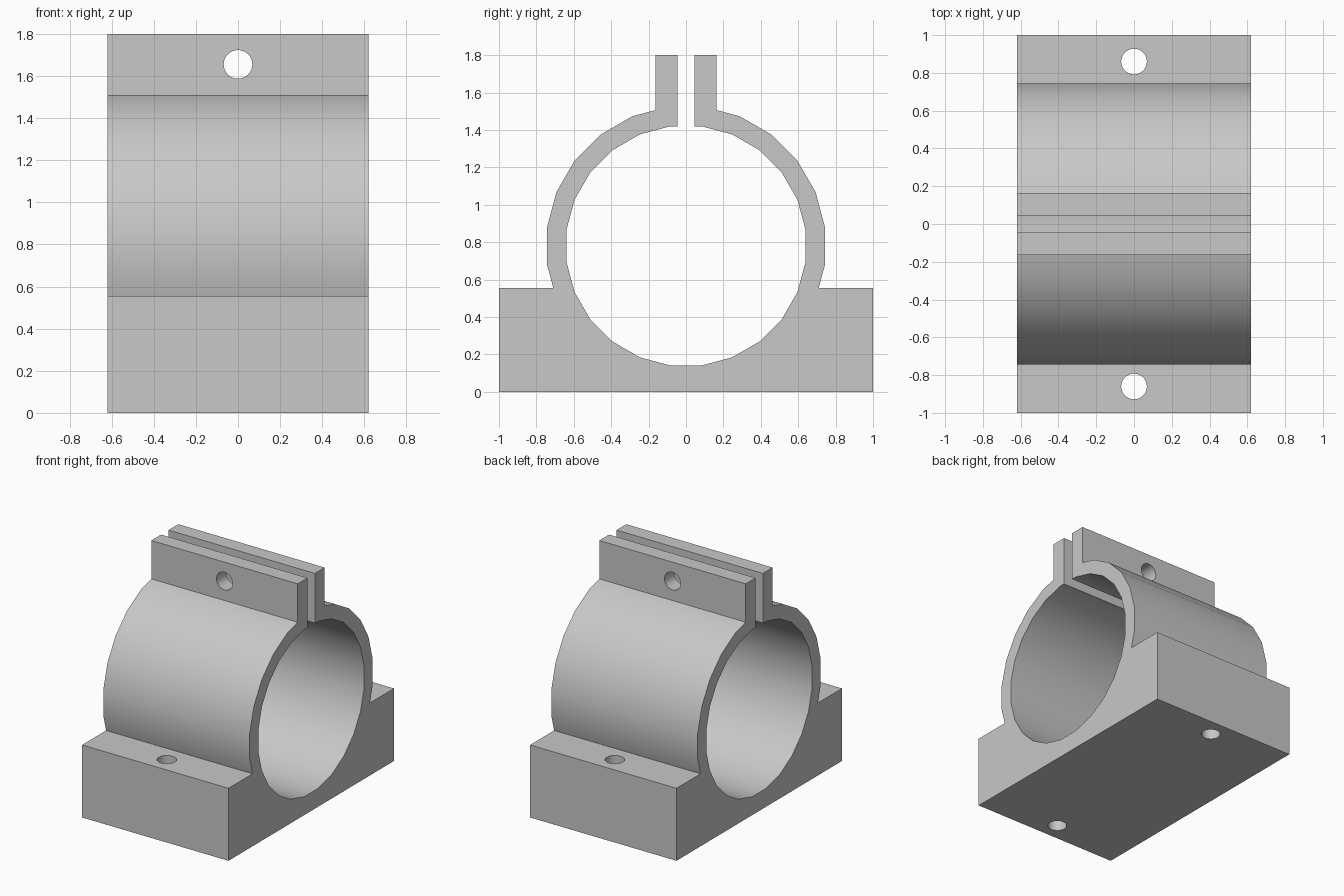
import bpy
import bmesh
from math import cos, sin, radians, pi

if "Cube" in bpy.data.objects:
    bpy.data.objects.remove(bpy.data.objects["Cube"], do_unlink=True)

HALF_WIDTH = 0.62
AXIS_Z = 0.78
BORE_R, SHELL_R = 0.645, 0.75
BASE_TOP, TOP = 0.555, 1.8
GAP, LUG = 0.045, 0.163
HOLE_R, BOLT_Y, BOLT_Z = 0.068, 0.86, 1.655

# Plain grey
grey = bpy.data.materials.new("plain grey")
grey.use_nodes = True
colour = (0.58, 0.58, 0.58, 1)
grey.diffuse_color = colour
grey.node_tree.nodes["Principled BSDF"].inputs["Base Color"].default_value = colour


def ring(radius, first, last):
    """Corners of a 24-sided ring, numbered up from just above the horizontal."""
    angles = [radians(7.5 + 15 * k) for k in range(first, last + 1)]
    return [(radius * cos(a), AXIS_Z + radius * sin(a)) for a in angles]


def at_y(p, q, y):
    t = (y - p[0]) / (q[0] - p[0])
    return (y, p[1] + t * (q[1] - p[1]))


def at_z(p, q, z):
    t = (z - p[1]) / (q[1] - p[1])
    return (p[0] + t * (q[0] - p[0]), z)


# Half section: base, outer shell, lug, then down the bore
outer = ring(SHELL_R, -2, 5)
bore = ring(BORE_R, -6, 5)
half = [(1, 0), (1, BASE_TOP), at_z(outer[0], outer[1], BASE_TOP)]
half += outer[1:-1]
half += [at_y(outer[-2], outer[-1], LUG), (LUG, TOP), (GAP, TOP), (GAP, bore[-1][1])]
half += bore[::-1]
section = half + [(-y, z) for y, z in reversed(half)]

# Clamp body extruded along x
bm = bmesh.new()
face = bm.faces.new([bm.verts.new((-HALF_WIDTH, y, z)) for y, z in section])
extruded = bmesh.ops.extrude_face_region(bm, geom=[face])["geom"]
moved = [v for v in extruded if isinstance(v, bmesh.types.BMVert)]
bmesh.ops.translate(bm, verts=moved, vec=(2 * HALF_WIDTH, 0, 0))
bmesh.ops.recalc_face_normals(bm, faces=bm.faces)
mesh = bpy.data.meshes.new("clamp_body")
bm.to_mesh(mesh)
bm.free()
body = bpy.data.objects.new("clamp_body", mesh)
bpy.context.collection.objects.link(body)
mesh.materials.append(grey)


def drill(location, depth, rotation=(0, 0, 0)):
    bpy.ops.mesh.primitive_cylinder_add(
        vertices=32, radius=HOLE_R, depth=depth, location=location, rotation=rotation)
    cutter = bpy.context.object
    cutter.name = "hole_cutter"
    cutter.hide_render = True
    cutter.data.materials.append(grey)
    bpy.ops.object.select_all(action="DESELECT")
    body.select_set(True)
    bpy.context.view_layer.objects.active = body
    mod = body.modifiers.new("hole", "BOOLEAN")
    mod.operation = "DIFFERENCE"
    mod.solver = "EXACT"
    mod.object = cutter
    bpy.ops.object.modifier_apply(modifier=mod.name)
    bpy.data.objects.remove(cutter, do_unlink=True)


# Mounting holes in the base, and the pinch bolt hole through both lugs
for side in (-1, 1):
    drill((0, side * BOLT_Y, BASE_TOP / 2), 1)
drill((0, 0, BOLT_Z), 1, (pi / 2, 0, 0))

bpy.ops.object.shade_smooth_by_angle(angle=radians(25))
